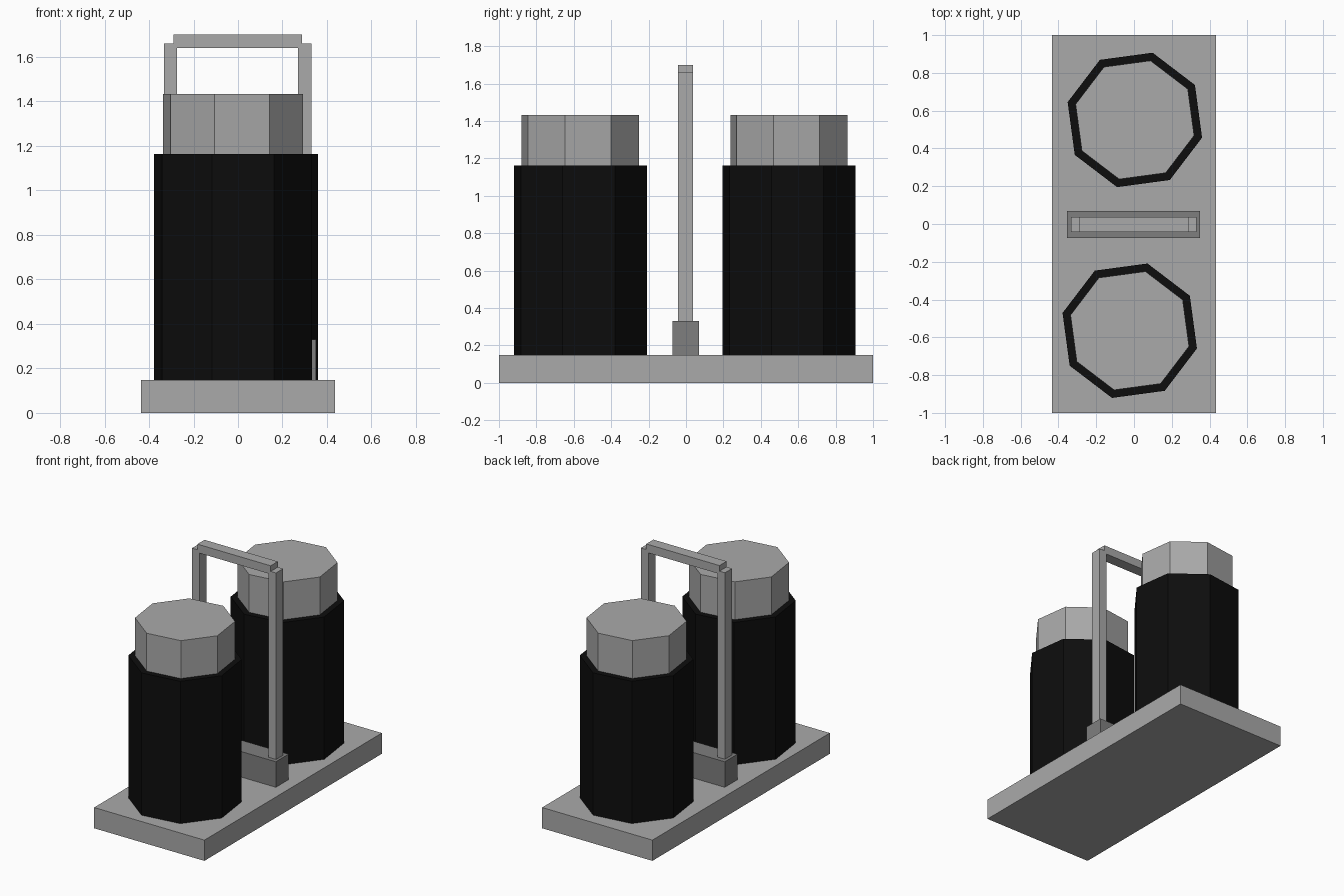
import bpy, bmesh, math

if "Cube" in bpy.data.objects:
    bpy.data.objects.remove(bpy.data.objects["Cube"])


def material(name, value):
    m = bpy.data.materials.new(name)
    m.diffuse_color = (value, value, value, 1)
    m.use_nodes = True
    m.node_tree.nodes["Principled BSDF"].inputs["Base Color"].default_value = m.diffuse_color
    return m


light_grey = material("light grey", 0.40)
dark_grey = material("dark grey", 0.21)
black = material("black", 0.004)


def finish(name, bm, mat):
    mesh = bpy.data.meshes.new(name)
    bm.to_mesh(mesh)
    bm.free()
    mesh.materials.append(mat)
    obj = bpy.data.objects.new(name, mesh)
    bpy.context.collection.objects.link(obj)
    return obj


def box(name, x0, x1, y0, y1, z0, z1, mat):
    bm = bmesh.new()
    bmesh.ops.create_cube(bm, size=1)
    bmesh.ops.scale(bm, vec=(x1 - x0, y1 - y0, z1 - z0), verts=bm.verts)
    bmesh.ops.translate(bm, vec=((x0 + x1) / 2, (y0 + y1) / 2, (z0 + z1) / 2), verts=bm.verts)
    return finish(name, bm, mat)


def octagon(name, x, y, radius, z0, z1, mat):
    bm = bmesh.new()
    ring = []
    for i in range(8):
        a = math.radians(-14.8 + 45 * i)
        ring.append(bm.verts.new((x + radius * math.cos(a), y + radius * math.sin(a), z0)))
    face = bm.faces.new(ring)
    top = bmesh.ops.extrude_face_region(bm, geom=[face])["geom"]
    bmesh.ops.translate(bm, vec=(0, 0, z1 - z0),
                        verts=[v for v in top if isinstance(v, bmesh.types.BMVert)])
    bmesh.ops.recalc_face_normals(bm, faces=bm.faces)
    return finish(name, bm, mat)


# Tray
box("tray", -0.435, 0.435, -1, 1, 0, 0.148, light_grey)

# Two shakers, each a black body with a grey cap
for side, x, y in (("front", -0.0225, -0.565), ("back", 0.0045, 0.551)):
    octagon(side + "_shaker_body", x, y, 0.368, 0.148, 1.163, black)
    octagon(side + "_shaker_cap", x, y, 0.3245, 1.163, 1.433, light_grey)

# Carrying handle: foot block, two posts and a grip
box("handle_foot", -0.355, 0.35, -0.073, 0.07, 0.148, 0.33, dark_grey)
box("left_handle_post", -0.333, -0.275, -0.043, 0.037, 0.33, 1.66, light_grey)
box("right_handle_post", 0.27, 0.33, -0.043, 0.037, 0.33, 1.66, light_grey)
box("handle_grip", -0.29, 0.288, -0.043, 0.037, 1.64, 1.70, light_grey)
